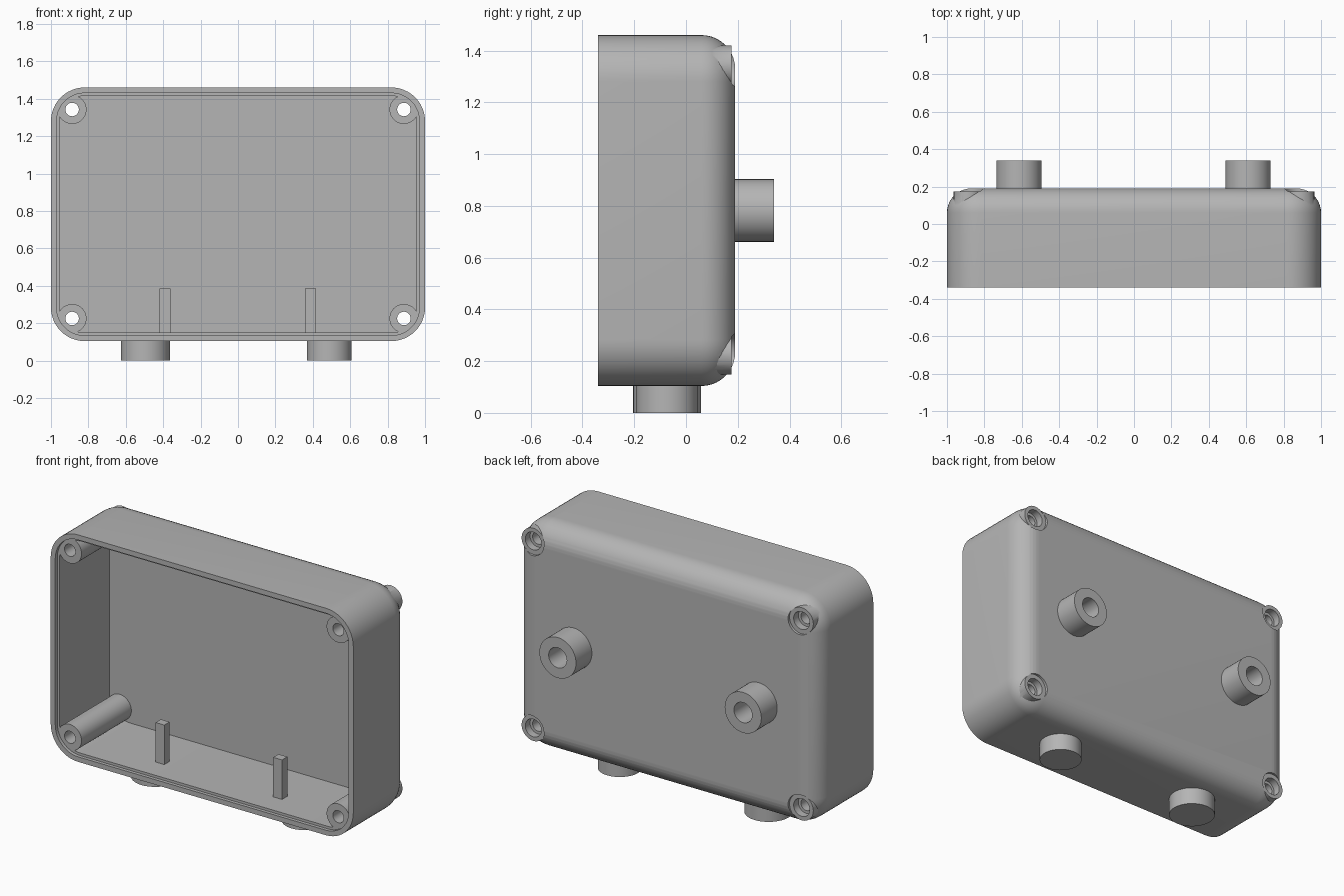
import bpy, bmesh
from math import sin, cos, pi, radians
from mathutils import Matrix

cube = bpy.data.objects.get("Cube")
if cube:
    bpy.data.objects.remove(cube, do_unlink=True)

grey = bpy.data.materials.new("mid_grey")
grey.use_nodes = True
colour = (0.46, 0.46, 0.46, 1)
grey.diffuse_color = colour
grey.node_tree.nodes["Principled BSDF"].inputs["Base Color"].default_value = colour


def add_object(name, bm):
    bmesh.ops.recalc_face_normals(bm, faces=bm.faces)
    mesh = bpy.data.meshes.new(name)
    bm.to_mesh(mesh)
    bm.free()
    mesh.materials.append(grey)
    obj = bpy.data.objects.new(name, mesh)
    bpy.context.collection.objects.link(obj)
    return obj


def cylinder(name, x, y, z, radius, length, axis="Y"):
    """Cylinder starting at the given end point and running along +axis."""
    bm = bmesh.new()
    bmesh.ops.create_cone(bm, cap_ends=True, segments=48, radius1=radius,
                          radius2=radius, depth=length,
                          matrix=Matrix.Translation((0, 0, length / 2)))
    turn = Matrix.Rotation(radians(-90), 4, "X") if axis == "Y" else Matrix()
    bm.transform(Matrix.Translation((x, y, z)) @ turn)
    return add_object(name, bm)


def combine(target, tool, operation):
    mod = target.modifiers.new("Boolean", "BOOLEAN")
    mod.object, mod.operation, mod.solver = tool, operation, "EXACT"
    bpy.context.view_layer.objects.active = target
    bpy.ops.object.modifier_apply(modifier=mod.name)
    bpy.data.objects.remove(tool, do_unlink=True)


def smooth(obj):
    bpy.ops.object.select_all(action="DESELECT")
    obj.select_set(True)
    bpy.context.view_layer.objects.active = obj
    bpy.ops.object.shade_smooth_by_angle(angle=radians(30))


# Enclosure shell: rounded rectangles lofted from the back over the rim to the floor
HALF_W, HALF_H, MID_Z = 1.0, 0.678, 0.782
FRONT, BACK, CORNER, FILLET = -0.34, 0.19, 0.18, 0.13
STEPS = 12


def ring(bm, inset, y):
    verts = []
    radius = CORNER - inset
    cx, cz = HALF_W - CORNER, HALF_H - CORNER
    for k, (sx, sz) in enumerate([(1, 1), (-1, 1), (-1, -1), (1, -1)]):
        for i in range(STEPS + 1):
            a = (k + i / STEPS) * pi / 2
            verts.append(bm.verts.new((sx * cx + radius * cos(a), y,
                                       MID_Z + sz * cz + radius * sin(a))))
    return verts


sections = []
for i in range(11):
    a = i / 10 * pi / 2
    sections.append((FILLET * (1 - sin(a)), BACK - FILLET * (1 - cos(a))))
sections += [(0, FRONT), (0.03, FRONT), (0.03, FRONT + 0.02),
             (0.045, FRONT + 0.02), (0.045, BACK - 0.04)]

bm = bmesh.new()
rings = [ring(bm, inset, y) for inset, y in sections]
for a, b in zip(rings, rings[1:]):
    for i in range(len(a)):
        j = (i + 1) % len(a)
        bm.faces.new((a[i], a[j], b[j], b[i]))
bm.faces.new(rings[0])
bm.faces.new(rings[-1])
shell = add_object("enclosure_shell", bm)

# Corner screw posts with counterbored through holes
for x in (-0.887, 0.887):
    for z in (0.225, 1.342):
        combine(shell, cylinder("post", x, FRONT + 0.02, z, 0.077, 0.53), "UNION")
        combine(shell, cylinder("seat_trim", x, 0.175, z, 0.08, 0.2), "DIFFERENCE")
        combine(shell, cylinder("counterbore", x, 0.13, z, 0.053, 0.2), "DIFFERENCE")
        combine(shell, cylinder("screw_hole", x, -0.5, z, 0.036, 1.0), "DIFFERENCE")
smooth(shell)

# Hollow mounting bosses on the back
for side, x in (("right", -0.615), ("left", 0.61)):
    boss = cylinder("back_boss_" + side, x, BACK - 0.01, MID_Z, 0.121, 0.16)
    combine(boss, cylinder("bore", x, BACK + 0.005, MID_Z, 0.06, 0.3), "DIFFERENCE")
    smooth(boss)

# Solid round feet underneath
for side, x, radius in (("right", -0.495, 0.131), ("left", 0.488, 0.12)):
    smooth(cylinder("foot_" + side, x, -0.073, 0, radius, 0.12, "Z"))

# Small upright pegs on the inside of the bottom wall
for side, x in (("right", -0.39), ("left", 0.388)):
    bm = bmesh.new()
    bmesh.ops.create_cube(bm, size=1)
    bm.transform(Matrix.Translation((x, -0.155, 0.26))
                 @ Matrix.Diagonal((0.058, 0.05, 0.25, 1)))
    add_object("inner_peg_" + side, bm)
